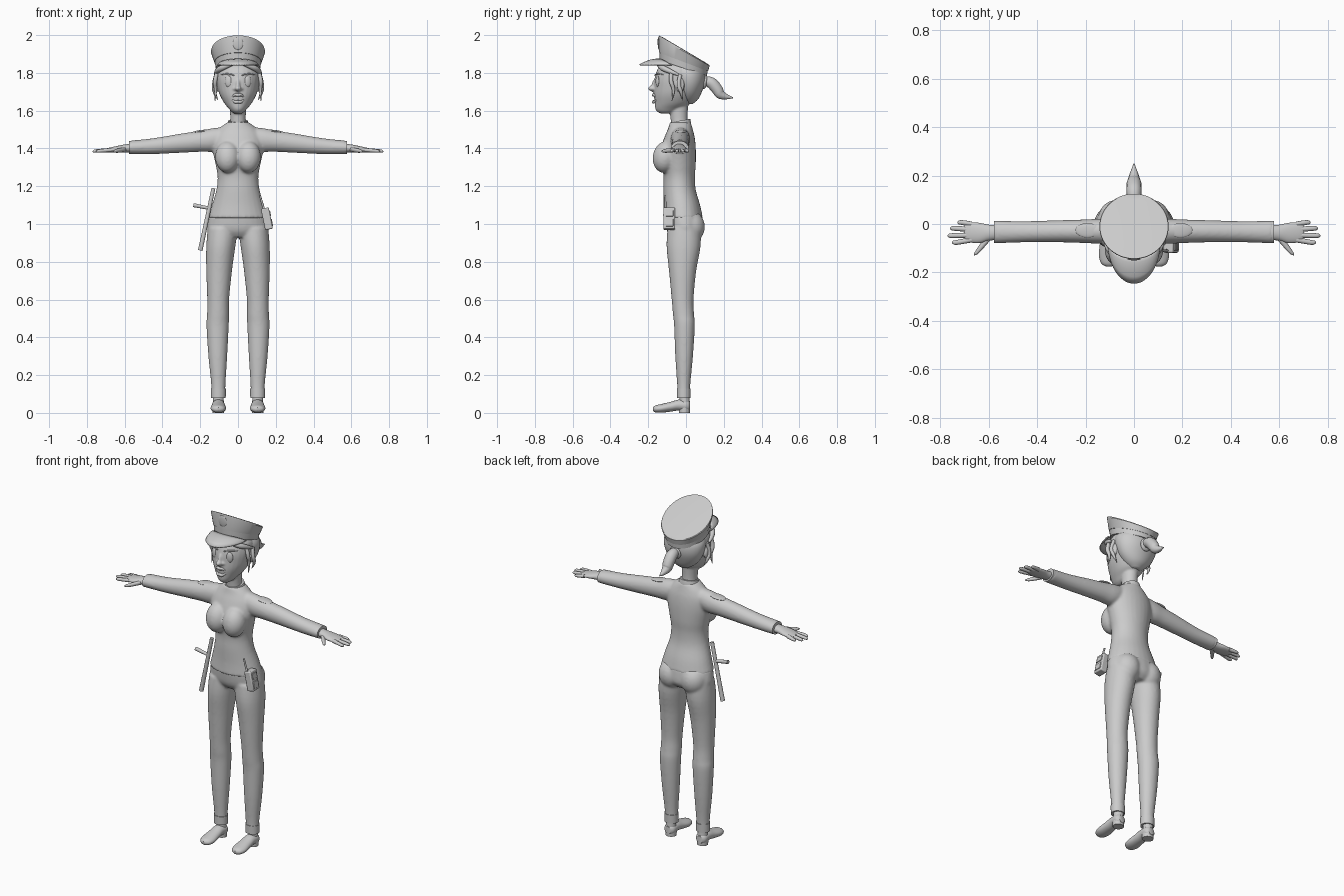
import bpy, bmesh, math
from mathutils import Vector, Matrix

mat = bpy.data.materials.new("plain grey")
mat.diffuse_color = (0.6, 0.6, 0.6, 1)


def spline(rows, steps):
    """Smooth interpolation between rows of numbers."""
    if steps < 2:
        return rows
    out = []
    for i in range(len(rows) - 1):
        p0, p1, p2, p3 = (rows[max(i - 1, 0)], rows[i], rows[i + 1], rows[min(i + 2, len(rows) - 1)])
        for k in range(steps):
            t = k / steps
            out.append([0.5 * (2 * b + (c - a) * t + (2 * a - 5 * b + 4 * c - d) * t * t
                        + (3 * b - a - 3 * c + d) * t ** 3) for a, b, c, d in zip(p0, p1, p2, p3)])
    return out + [rows[-1]]


def loft(bm, axis, rows, steps=4, n=28):
    """Closed body from elliptical rings: position, centre 1, centre 2, radius 1, radius 2, slope."""
    rings = []
    for r in spline([list(r) + [0] * (6 - len(r)) for r in rows], steps):
        p, c1, c2, r1, r2, slope = r
        ring = []
        for i in range(n):
            a = 2 * math.pi * i / n
            u, v = r1 * math.cos(a), r2 * math.sin(a)
            q = p + slope * v
            co = {"z": (c1 + u, c2 + v, q), "x": (q, c1 + u, c2 + v), "y": (c1 + u, q, c2 + v)}[axis]
            ring.append(bm.verts.new(co))
        rings.append(ring)
    for a, b in zip(rings, rings[1:]):
        for i in range(n):
            j = (i + 1) % n
            bm.faces.new((a[i], a[j], b[j], b[i]))
    bm.faces.new(rings[0])
    bm.faces.new(rings[-1])


def ball(bm, c, r, rot=0, axis="X"):
    m = Matrix.Translation(c) @ Matrix.Rotation(rot, 4, axis) @ Matrix.Diagonal((*r, 1))
    bmesh.ops.create_uvsphere(bm, u_segments=24, v_segments=14, radius=1, matrix=m)


def box(bm, m, c, size):
    bmesh.ops.create_cube(bm, size=1, matrix=m @ Matrix.Translation(c) @ Matrix.Diagonal((*size, 1)))


def finish(name, bm, blend=0, angle=40, bevel=0):
    bmesh.ops.recalc_face_normals(bm, faces=bm.faces)
    me = bpy.data.meshes.new(name)
    bm.to_mesh(me)
    bm.free()
    ob = bpy.data.objects.new(name, me)
    bpy.context.collection.objects.link(ob)
    me.materials.append(mat)
    bpy.ops.object.select_all(action="DESELECT")
    ob.select_set(True)
    bpy.context.view_layer.objects.active = ob
    bpy.ops.object.shade_smooth_by_angle(angle=math.radians(angle))
    if bevel:
        b = ob.modifiers.new("bevel", "BEVEL")
        b.width, b.segments = bevel, 2
    if blend:  # melt overlapping bodies into one skin
        r = ob.modifiers.new("blend", "REMESH")
        r.mode, r.voxel_size, r.use_smooth_shade = "VOXEL", blend, True
        s = ob.modifiers.new("soften", "SMOOTH")
        s.factor, s.iterations = 0.5, 8
    return ob


def tube(name, pts, radii):
    """Round tapered strand along a smooth path."""
    cu = bpy.data.curves.new(name, "CURVE")
    cu.dimensions, cu.bevel_depth, cu.bevel_resolution = "3D", 1, 3
    cu.use_fill_caps = True
    sp = cu.splines.new("NURBS")
    sp.points.add(len(pts) - 1)
    for p, co, r in zip(sp.points, pts, radii):
        p.co, p.radius = (*co, 1), r
    sp.order_u, sp.use_endpoint_u, sp.resolution_u = min(3, len(pts)), True, 6
    ob = bpy.data.objects.new(name, cu)
    bpy.context.collection.objects.link(ob)
    cu.materials.append(mat)


SIDES = ((-1, "right"), (1, "left"))

# Shirt: torso, bust and sleeves melted together
bm = bmesh.new()
loft(bm, "z", [(1.03, 0, -.016, .158, .106), (1.10, 0, -.022, .138, .097), (1.18, 0, -.034, .115, .086),
               (1.25, 0, -.036, .108, .083), (1.32, 0, -.038, .12, .09), (1.40, 0, -.04, .136, .092),
               (1.46, 0, -.034, .13, .08), (1.505, 0, -.03, .1, .065), (1.54, 0, -.03, .055, .055)])
for s, _ in SIDES:
    ball(bm, (s * .055, -.11, 1.355), (.066, .066, .085), -.2)
    loft(bm, "x", [(s * .05, -.03, 1.465, .045, .05), (s * .13, -.03, 1.446, .052, .062),
                   (s * .2, -.03, 1.438, .049, .056), (s * .3, -.03, 1.428, .046, .051),
                   (s * .45, -.032, 1.412, .044, .042), (s * .575, -.033, 1.405, .047, .036)])
finish("shirt", bm, blend=.007)

# Trousers: pelvis, seat and legs melted together
bm = bmesh.new()
loft(bm, "z", [(.93, 0, -.008, .12, .07), (.97, 0, -.006, .162, .098), (1.05, 0, -.015, .152, .1)])
for s, _ in SIDES:
    ball(bm, (s * .072, .025, .985), (.075, .075, .085))
    loft(bm, "z", [(.085, s * .104, -.012, .037, .034), (.15, s * .104, -.012, .038, .035),
                   (.3, s * .107, -.01, .05, .047), (.46, s * .108, -.008, .059, .055),
                   (.52, s * .106, -.013, .058, .056), (.6, s * .105, -.018, .058, .058),
                   (.75, s * .1, -.018, .068, .072), (.88, s * .091, -.013, .077, .09),
                   (.98, s * .08, -.01, .08, .088)])
finish("trousers", bm, blend=.007)

# Collar
bm = bmesh.new()
loft(bm, "z", [(1.515, 0, -.031, .062, .058, .18), (1.535, 0, -.031, .055, .056, .18),
               (1.547, 0, -.031, .051, .053, .18)], 1)
finish("collar", bm)

# Head and neck
bm = bmesh.new()
loft(bm, "z", [(1.585, 0, -.105, .02, .03), (1.595, 0, -.1, .035, .053), (1.612, 0, -.09, .05, .073),
               (1.64, 0, -.07, .073, .096), (1.68, 0, -.058, .095, .112), (1.72, 0, -.048, .108, .121),
               (1.77, 0, -.038, .116, .128), (1.82, 0, -.032, .112, .118), (1.85, 0, -.03, .09, .09)])
loft(bm, "z", [(1.5, 0, -.03, .046, .048), (1.56, 0, -.037, .041, .045), (1.66, 0, -.04, .046, .055)])
ball(bm, (0, -.165, 1.737), (.012, .018, .042), -.3)
ball(bm, (0, -.181, 1.718), (.017, .02, .014))
for s, _ in SIDES:
    ball(bm, (s * .016, -.167, 1.715), (.011, .012, .009))
    ball(bm, (s * .116, -.03, 1.73), (.012, .022, .035))
finish("head", bm, blend=.005)

# Eyes, brows and lips
for s, side in SIDES:
    bm = bmesh.new()
    ball(bm, (s * .051, -.151, 1.755), (.019, .009, .03), s * .3, "Z")
    finish(side + "_eye", bm)
    tube(side + "_brow", [(s * .02, -.165, 1.787), (s * .055, -.153, 1.801), (s * .09, -.12, 1.79)],
         [.003, .005, .002])
for name, z0, z1 in (("upper_lip", 1.667, 1.687), ("lower_lip", 1.664, 1.642)):
    tube(name, [(-.036, -.152, 1.665), (-.018, -.171, z1), (0, -.173, (z0 + z1) / 2 + (z1 - z0) * .2),
                (.018, -.171, z1), (.036, -.152, 1.665)], [.002, .008, .009, .008, .002])

# Hair: back cap, side locks, fringe and ponytail
bm = bmesh.new()
loft(bm, "z", [(1.635, 0, .015, .025, .02), (1.66, 0, .014, .065, .05), (1.7, 0, .014, .1, .07),
               (1.75, 0, .014, .12, .086), (1.8, 0, .006, .122, .094), (1.84, 0, -.005, .1, .085)])
finish("hair", bm)
for s, side in SIDES:
    tube(side + "_fringe", [(s * .01, -.148, 1.855), (s * .07, -.142, 1.835), (s * .115, -.09, 1.81),
                            (s * .122, -.04, 1.79)], [.008, .016, .015, .006])
    tube(side + "_front_lock", [(s * .108, -.075, 1.81), (s * .125, -.085, 1.76), (s * .116, -.06, 1.71),
                                (s * .122, -.075, 1.65)], [.01, .012, .009, .001])
    tube(side + "_rear_lock", [(s * .116, -.03, 1.79), (s * .13, -.045, 1.74), (s * .125, -.02, 1.69),
                               (s * .105, -.02, 1.655)], [.01, .011, .01, .001])
tube("ponytail", [(0, .08, 1.755), (0, .125, 1.76), (0, .165, 1.715), (0, .185, 1.675), (0, .25, 1.668)],
     [.022, .032, .032, .026, .002])
bm = bmesh.new()
ball(bm, (0, .1, 1.75), (.035, .014, .037), -.2)
finish("hair_tie", bm)

# Cap: band and flared crown with tilted top, visor, badge
bm = bmesh.new()
loft(bm, "z", [(1.825, 0, -.014, .118, .125, -.33), (1.858, 0, -.013, .122, .127, -.38),
               (1.858, 0, -.013, .125, .13, -.38), (1.913, 0, -.01, .143, .135, -.56),
               (1.92, 0, -.01, .141, .133, -.59), (1.922, 0, -.01, .12, .113, -.59)], 1, 48)
finish("cap", bm, angle=30)
bm = bmesh.new()
rows = []
for k in range(5):
    f, row = k / 4, []
    for i in range(25):
        t = math.radians(-90 + 7.5 * i)
        c = math.cos(t)
        row.append(bm.verts.new((.106 * math.sin(t), -.075 - (.055 + .115 * f) * c,
                                 1.84 + .032 * c - f * .03 * c + .01 * math.sin(math.pi * f) * c)))
    rows.append(row)
for a, b in zip(rows, rows[1:]):
    for i in range(24):
        bm.faces.new((a[i], a[i + 1], b[i + 1], b[i]))
bmesh.ops.remove_doubles(bm, verts=bm.verts, dist=.0005)
visor = finish("visor", bm)
sol = visor.modifiers.new("thickness", "SOLIDIFY")
sol.thickness, sol.offset = .007, 0
bm = bmesh.new()
ball(bm, (0, -.145, 1.955), (.027, .005, .033), .05)
finish("cap_badge", bm)

for s, side in SIDES:
    # Shoulder patch and cuff
    bm = bmesh.new()
    ball(bm, (s * .192, -.026, 1.491), (.05, .03, .007), s * .11, "Y")
    finish(side + "_shoulder_patch", bm)
    bm = bmesh.new()
    loft(bm, "x", [(s * .55, -.033, 1.406, .045, .034), (s * .578, -.033, 1.405, .046, .035)], 1)
    finish(side + "_cuff", bm)
    # Hand with four fingers and a thumb
    bm = bmesh.new()
    loft(bm, "x", [(s * .55, -.034, 1.403, .03, .024), (s * .6, -.036, 1.4, .033, .021),
                   (s * .64, -.037, 1.396, .042, .017), (s * .685, -.034, 1.391, .04, .012),
                   (s * .7, -.033, 1.39, .03, .008)])
    for y0, x1, y1 in ((-.001, .73, .006), (-.023, .76, -.018), (-.046, .77, -.048), (-.065, .752, -.076)):
        loft(bm, "x", [(s * .67, y0, 1.392, .011, .011), (s * (x1 - .02), y1, 1.387, .01, .009),
                       (s * (x1 - .005), y1, 1.385, .007, .006), (s * x1, y1, 1.384, .002, .002)], 3, 12)
    loft(bm, "x", [(s * .59, -.045, 1.398, .018, .014), (s * .62, -.08, 1.391, .018, .012),
                   (s * .645, -.11, 1.387, .014, .01), (s * .66, -.125, 1.385, .005, .004)], 3, 12)
    finish(side + "_hand", bm)
    # Trouser cuff, ankle and shoe
    bm = bmesh.new()
    loft(bm, "z", [(.08, s * .104, -.012, .039, .036), (.13, s * .104, -.012, .04, .037)], 1)
    finish(side + "_trouser_cuff", bm)
    bm = bmesh.new()
    loft(bm, "z", [(.04, s * .104, -.006, .029, .027), (.1, s * .104, -.008, .028, .026)], 1)
    finish(side + "_ankle", bm)
    bm = bmesh.new()
    loft(bm, "y", [(.022, s * .104, .036, .018, .022), (.005, s * .104, .038, .033, .032),
                   (-.04, s * .104, .041, .034, .029), (-.08, s * .104, .033, .037, .026),
                   (-.13, s * .104, .024, .041, .023), (-.163, s * .104, .021, .031, .018),
                   (-.176, s * .104, .02, .01, .008)])
    loft(bm, "z", [(0, s * .104, -.008, .031, .029), (.03, s * .104, -.008, .032, .03)], 1)
    finish(side + "_shoe", bm)

# Baton with side handle
tube("baton", [(-.13, -.06, 1.19), (-.165, -.06, 1.025), (-.2, -.06, .86)], [.011, .011, .013])
tube("baton_handle", [(-.15, -.06, 1.083), (-.236, -.06, 1.1)], [.009, .011])

# Hand radio on the hip, tilted outwards
tilt = Matrix.Translation((.153, -.088, 1.028)) @ Matrix.Rotation(-.2, 4, "Y")
bm = bmesh.new()
box(bm, tilt, (0, 0, 0), (.042, .062, .115))
finish("radio", bm, bevel=.006)
bm = bmesh.new()
box(bm, tilt, (.022, 0, .025), (.006, .042, .032))
box(bm, tilt, (.022, 0, -.025), (.006, .042, .04))
finish("radio_panels", bm, bevel=.002)
tube("radio_antenna", [tilt @ Vector((-.005, -.022, .05)), tilt @ Vector((-.012, -.022, .13))], [.006, .005])
